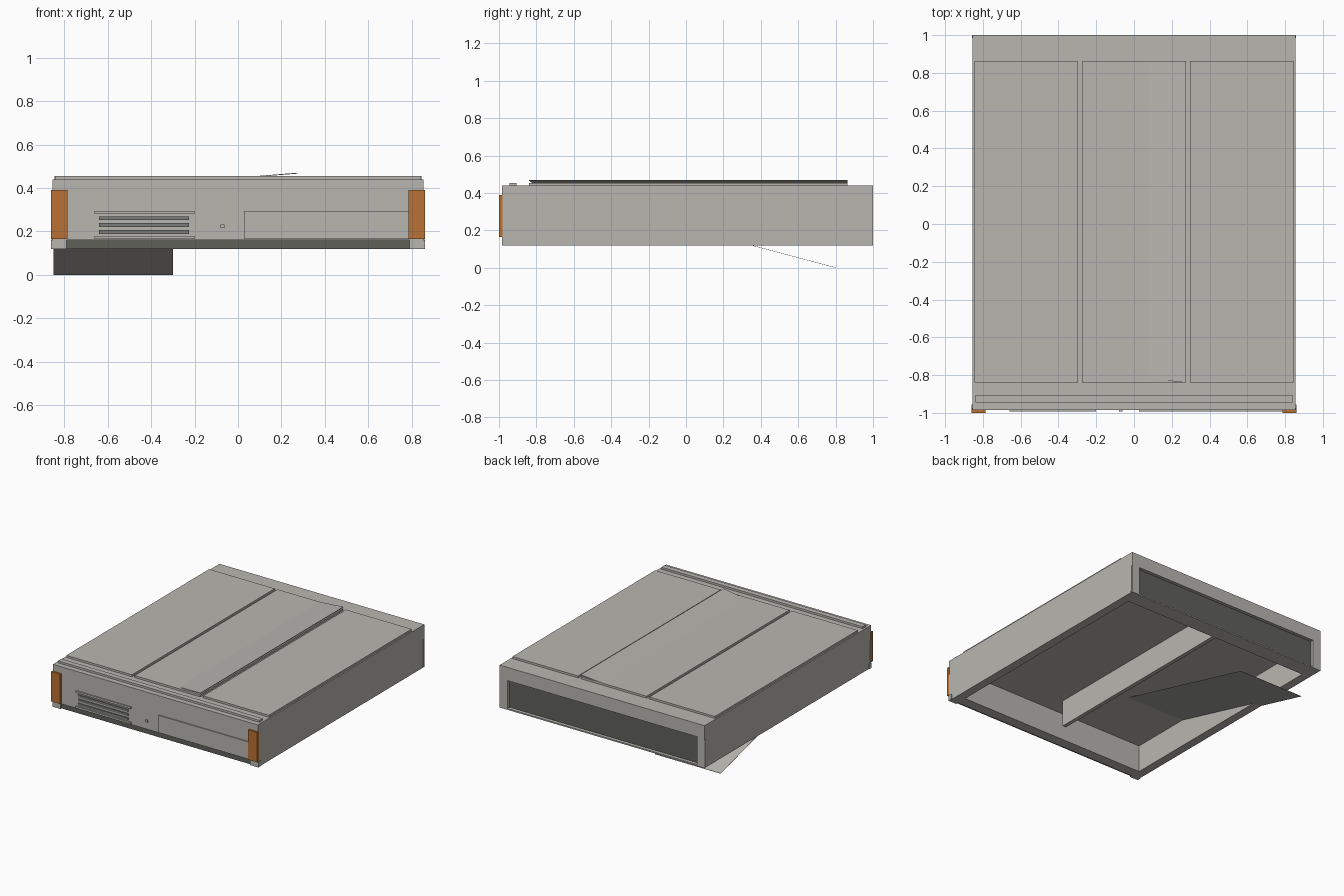
import bpy

if "Cube" in bpy.data.objects:
    bpy.data.objects.remove(bpy.data.objects["Cube"])


def material(name, rgb):
    m = bpy.data.materials.new(name)
    m.diffuse_color = (*rgb, 1)
    m.use_nodes = True
    m.node_tree.nodes["Principled BSDF"].inputs["Base Color"].default_value = m.diffuse_color
    return m


GREY = material("warm grey", (0.48, 0.47, 0.435))
DARK = material("dark grey", (0.115, 0.118, 0.10))
SLOT = material("slot grey", (0.20, 0.20, 0.185))
ORANGE = material("orange", (0.49, 0.165, 0.035))


def box(name, x, y, z, mat=GREY, bevel=0.0):
    """Box from (min, max) ranges on each axis."""
    verts = [(a, b, c) for a in x for b in y for c in z]
    faces = [(0, 1, 3, 2), (4, 6, 7, 5), (0, 4, 5, 1),
             (2, 3, 7, 6), (0, 2, 6, 4), (1, 5, 7, 3)]
    me = bpy.data.meshes.new(name)
    me.from_pydata(verts, [], faces)
    me.materials.append(mat)
    ob = bpy.data.objects.new(name, me)
    bpy.context.collection.objects.link(ob)
    if bevel:
        mod = ob.modifiers.new("edge", 'BEVEL')
        mod.width = bevel
        mod.segments = 1
    return ob


def mirrored(name, x, y, z, mat=GREY, bevel=0.0):
    """The same box on the right and left."""
    box("right_" + name, x, y, z, mat, bevel)
    box("left_" + name, (-x[1], -x[0]), y, z, mat, bevel)


# Open-bottomed housing: roof block and four walls
W, F, B, CEIL = 0.855, -0.985, 1.0, 0.325
box("roof", (-W, W), (F, B), (0.34, 0.44))
box("ceiling", (-0.80, 0.80), (-0.90, 0.89), (CEIL, 0.34))
mirrored("side_wall", (0.79, W), (F + 0.025, B), (0.12, 0.34))
box("front_wall", (-W, W), (F, -0.96), (0.16, 0.34))
box("front_inner_wall", (-0.80, 0.80), (-0.96, -0.887), (0.12, 0.34))
box("back_wall", (-0.79, 0.79), (0.88, 0.97), (0.12, 0.34))
box("back_sill", (-0.79, 0.79), (0.97, B), (0.12, 0.13))
box("back_panel", (-0.79, 0.79), (0.968, 0.975), (0.13, 0.34), DARK)

# Thin upright strips on the sides at the four corners
mirrored("rear_corner_strip", (W, W + 0.003), (0.985, 0.998), (0.125, 0.33))
mirrored("front_corner_strip", (W, W + 0.003), (F + 0.002, F + 0.012), (0.165, 0.33))

# Front base: dark kick strip between two feet
box("kick_strip", (-0.79, 0.79), (F + 0.012, -0.96), (0.12, 0.16), DARK)
mirrored("foot", (0.79, 0.86), (F, -0.955), (0.12, 0.16))

# Lengthwise divider under the ceiling
box("divider", (-0.01, 0.02), (-0.75, 0.88), (0.125, CEIL))

# Roof lids and front rail
mirrored("lid", (0.297, 0.845), (-0.84, 0.863), (0.44, 0.455))
box("middle_lid", (-0.275, 0.272), (-0.84, 0.863), (0.44, 0.455))
box("front_rail", (-0.84, 0.84), (-0.945, -0.905), (0.44, 0.455))

# Sheet on the middle lid, raised slightly along its right edge
sheet = box("raised_sheet", (0.08, 0.275), (-0.84, 0.863), (0.451, 0.455))
for v in sheet.data.vertices:
    v.co.z += 0.079 * (v.co.x - 0.08)
    if v.co.y < 0:
        v.co.y += 0.11 * (0.275 - v.co.x)

# Hanging flap sloping down to the ground towards the back
flap = box("hanging_flap", (-0.85, -0.30), (-0.42, 0.80), (0.0, 0.002))
for v in flap.data.vertices:
    v.co.z += (0.80 - v.co.y) * 0.267

# Corner lamps
mirrored("corner_lamp", (0.785, 0.86), (-1.0, -0.98), (0.165, 0.39), ORANGE)

# Grille: two frame rails and three dark slots
for name, z in (("lower", 0.172), ("upper", 0.288)):
    box(name + "_grille_rail", (-0.66, -0.20), (F - 0.008, F), (z - 0.007, z + 0.007))
for i, z in enumerate((0.197, 0.229, 0.261)):
    box(f"grille_slot_{i + 1}", (-0.64, -0.225), (F - 0.007, F), (z - 0.009, z + 0.009), SLOT)

# Latch button and access panel on the front
box("latch_button", (-0.08, -0.061), (F - 0.008, F), (0.215, 0.233))
box("access_panel", (0.027, 0.785), (F - 0.008, F), (0.165, 0.295))
